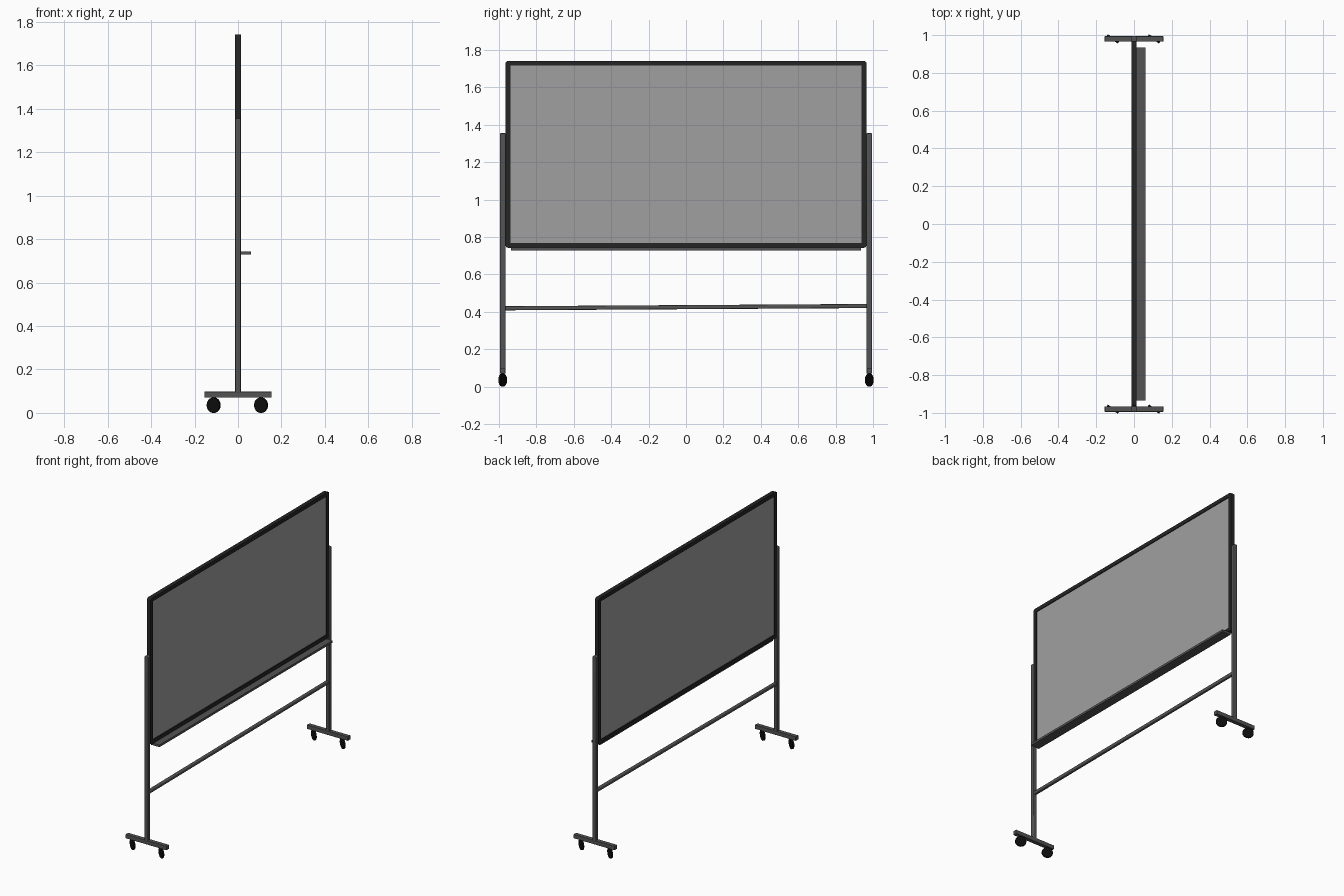
import bpy, bmesh
from math import sin, cos, pi, atan2, radians
from mathutils import Matrix, Vector

if "Cube" in bpy.data.objects:
    bpy.data.objects.remove(bpy.data.objects["Cube"])


def mat(name, rgb, alpha=1.0):
    m = bpy.data.materials.new(name)
    m.diffuse_color = (*rgb, alpha)
    m.use_nodes = True
    m.node_tree.nodes["Principled BSDF"].inputs["Base Color"].default_value = m.diffuse_color
    return m


STEEL = mat("dark_steel", (0.09, 0.088, 0.087))
BLACK = mat("black_trim", (0.018, 0.018, 0.018))
RUBBER = mat("rubber", (0.004, 0.004, 0.004))
PANEL = mat("board_grey", (0.35, 0.35, 0.35), 0.6)


def finish(name, bm, material, bevel=0.0, segments=3):
    bmesh.ops.recalc_face_normals(bm, faces=bm.faces)
    me = bpy.data.meshes.new(name)
    bm.to_mesh(me)
    bm.free()
    me.materials.append(material)
    ob = bpy.data.objects.new(name, me)
    bpy.context.collection.objects.link(ob)
    if bevel:
        b = ob.modifiers.new("edge_bevel", 'BEVEL')
        b.width, b.segments, b.limit_method = bevel, segments, 'ANGLE'
    return ob


def box(name, lo, hi, material, bevel=0.0):
    lo, hi = Vector(lo), Vector(hi)
    bm = bmesh.new()
    bmesh.ops.create_cube(bm, size=1)
    bmesh.ops.scale(bm, vec=hi - lo, verts=bm.verts)
    ob = finish(name, bm, material, bevel)
    ob.location = (lo + hi) / 2
    return ob


def cylinder(name, r, depth, loc, rot, material, bevel=0.0, sides=32):
    bm = bmesh.new()
    bmesh.ops.create_cone(bm, cap_ends=True, segments=sides,
                          radius1=r, radius2=r, depth=depth)
    ob = finish(name, bm, material, bevel)
    ob.location, ob.rotation_euler = loc, rot
    return ob


def rounded_rect(hy, hz, r, n=5):
    pts = []
    for k, (sy, sz) in enumerate([(1, 1), (-1, 1), (-1, -1), (1, -1)]):
        for i in range(n + 1):
            a = k * pi / 2 + i / n * pi / 2
            pts.append((sy * (hy - r) + r * cos(a), sz * (hz - r) + r * sin(a)))
    return pts


# board frame: a rounded rectangular ring
ZC, HY, HZ, T = 1.242, 0.965, 0.5, 0.014
bm = bmesh.new()
outer, inner = rounded_rect(HY, HZ, 0.016), rounded_rect(HY - 0.026, HZ - 0.026, 0.002)
rings = [[bm.verts.new((x, y, z + ZC)) for y, z in loop]
         for loop, x in ((outer, T), (inner, T), (inner, -T), (outer, -T))]
for a, b in zip(rings, rings[1:] + rings[:1]):
    for i in range(len(a)):
        j = (i + 1) % len(a)
        bm.faces.new((a[i], a[j], b[j], b[i]))
finish("board_frame", bm, BLACK)

# writing surface, visible on both sides
box("board_panel", (-0.008, -HY + 0.022, ZC - HZ + 0.022),
    (0.008, HY - 0.022, ZC + HZ - 0.022), PANEL)

# pen tray
box("pen_tray", (-0.005, -0.935, 0.728), (0.06, 0.935, 0.743), STEEL)

# slightly tilted cross bar
bar = box("cross_bar", (-0.011, -0.97, 0.414), (0.011, 0.97, 0.436), STEEL, 0.005)
bar.rotation_euler.x = atan2(0.012, 1.94)

# stands with posts, feet and swivelled casters
for side, s in (("left", -1), ("right", 1)):
    y = s * 0.98
    box(f"{side}_post", (-0.013, y - 0.015, 0.09), (0.013, y + 0.015, 1.355), STEEL, 0.005)
    box(f"{side}_foot", (-0.155, y - 0.014, 0.07), (0.155, y + 0.014, 0.098), STEEL, 0.002)
    for end, x in (("rear", -0.112), ("fore", 0.106)):
        cylinder(f"{side}_{end}_wheel", 0.0355, 0.012, (x, y, 0.0355),
                 (pi / 2, 0, radians(-33)), RUBBER, 0.002)

for ob in list(bpy.context.collection.objects):
    bpy.ops.object.select_all(action='DESELECT')
    ob.select_set(True)
    bpy.context.view_layer.objects.active = ob
    bpy.ops.object.shade_smooth_by_angle(angle=radians(35))
